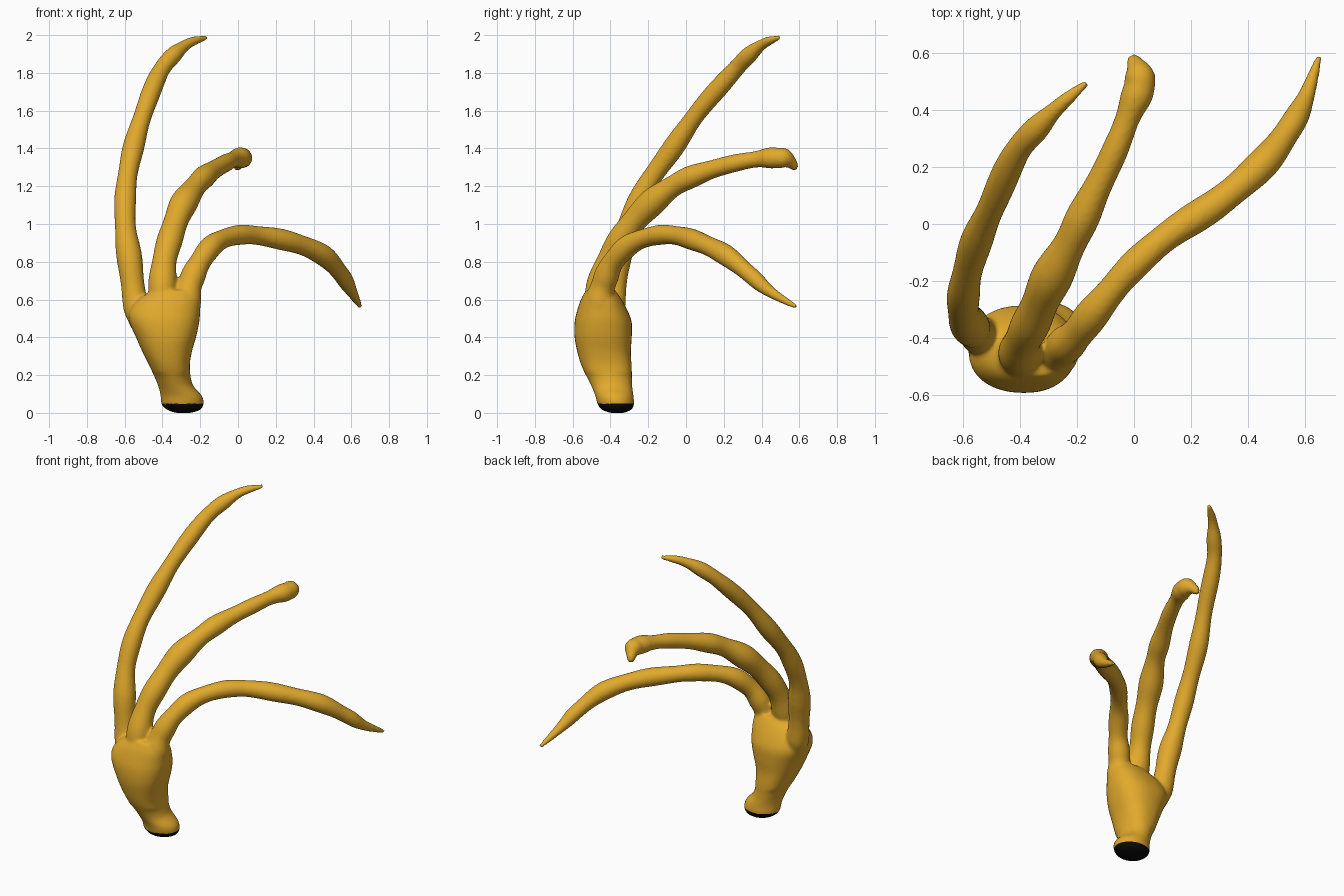
import bpy, bmesh, math
from mathutils import Vector

def material(name, rgb):
    m = bpy.data.materials.new(name)
    m.diffuse_color = (*rgb, 1)
    return m

ochre = material("ochre skin", (0.76, 0.40, 0.025))
black = material("black stump", (0.003, 0.003, 0.003))

def spline(pts, steps):
    """Smooth Catmull-Rom samples through tuples of any length."""
    p = [pts[0]] + list(pts) + [pts[-1]]
    out = []
    for i in range(1, len(p) - 2):
        for s in range(steps):
            t = s / steps
            out.append([0.5 * (2*b + (c-a)*t + (2*a-5*b+4*c-d)*t*t + (3*b-a-3*c+d)*t**3)
                        for a, b, c, d in zip(p[i-1], p[i], p[i+1], p[i+2])])
    out.append(list(pts[-1]))
    return out

def skin(bm, rings):
    """Bridge closed rings of points and cap both ends."""
    vr = [[bm.verts.new(co) for co in r] for r in rings]
    n = len(vr[0])
    for a, b in zip(vr, vr[1:]):
        for i in range(n):
            bm.faces.new((a[i], a[(i+1) % n], b[(i+1) % n], b[i]))
    bm.faces.new(vr[0][::-1])
    bm.faces.new(vr[-1])

def finger(bm, pts, phase, n=20):
    """Tube through (x, y, z, radius) with slightly knobbly girth."""
    s = spline(pts, 8)
    c = [Vector(q[:3]) for q in s]
    u = Vector((1, 0, 0))
    rings = []
    for i, q in enumerate(s):
        t = (c[min(i+1, len(c)-1)] - c[max(i-1, 0)]).normalized()
        u = (u - t * u.dot(t)).normalized()
        v = t.cross(u)
        r = q[3] * (1 + 0.05 * math.sin(i * 0.55 + phase))
        rings.append([c[i] + r * (math.cos(k*math.tau/n) * u + math.sin(k*math.tau/n) * v)
                      for k in range(n)])
    skin(bm, rings)

def power(v, e):
    return math.copysign(abs(v) ** e, v)

bm = bmesh.new()

# wrist and palm: stacked rounded boxes (z, x min, x max, y min, y max)
palm = [(0.0, -0.33, -0.25, -0.40, -0.33), (0.016, -0.375, -0.20, -0.445, -0.29),
        (0.045, -0.405, -0.182, -0.468, -0.275), (0.09, -0.41, -0.19, -0.48, -0.278),
        (0.15, -0.425, -0.24, -0.505, -0.285), (0.24, -0.465, -0.255, -0.55, -0.287),
        (0.32, -0.505, -0.245, -0.575, -0.292), (0.40, -0.54, -0.222, -0.59, -0.287),
        (0.48, -0.575, -0.205, -0.59, -0.287), (0.54, -0.575, -0.20, -0.577, -0.308),
        (0.60, -0.53, -0.20, -0.557, -0.34), (0.65, -0.45, -0.225, -0.53, -0.375)]
rings = []
for z, x0, x1, y0, y1 in spline(palm, 4):
    ring = []
    e = 0.85 if z > 0.2 else 1.0
    for k in range(32):
        a = k * math.tau / 32
        ring.append(((x0+x1)/2 + (x1-x0)/2 * power(math.cos(a), e),
                     (y0+y1)/2 + (y1-y0)/2 * power(math.sin(a), e), z))
    rings.append(ring)
skin(bm, rings)

# tall left finger
finger(bm, [(-0.46, -0.41, 0.40, 0.05), (-0.518, -0.40, 0.50, 0.068), (-0.546, -0.385, 0.60, 0.065),
            (-0.572, -0.36, 0.80, 0.066), (-0.597, -0.305, 1.0, 0.058), (-0.592, -0.21, 1.2, 0.055),
            (-0.555, -0.07, 1.4, 0.055), (-0.495, 0.07, 1.6, 0.05), (-0.415, 0.245, 1.8, 0.048),
            (-0.335, 0.34, 1.90, 0.042), (-0.255, 0.42, 1.96, 0.027), (-0.165, 0.495, 1.987, 0.013)], 0)
# middle finger with its hooked, bulbous end
finger(bm, [(-0.39, -0.47, 0.48, 0.07), (-0.40, -0.46, 0.64, 0.074), (-0.39, -0.41, 0.80, 0.068),
            (-0.35, -0.325, 0.95, 0.066), (-0.295, -0.20, 1.095, 0.071), (-0.22, -0.06, 1.205, 0.06),
            (-0.155, 0.075, 1.268, 0.056), (-0.07, 0.25, 1.32, 0.045), (-0.015, 0.39, 1.345, 0.047),
            (0.018, 0.475, 1.35, 0.057), (0.018, 0.525, 1.345, 0.05), (0.002, 0.565, 1.315, 0.029),
            (-0.005, 0.578, 1.285, 0.015)], 2)
# drooping right finger
finger(bm, [(-0.29, -0.46, 0.45, 0.07), (-0.272, -0.455, 0.60, 0.075), (-0.247, -0.43, 0.70, 0.065),
            (-0.20, -0.385, 0.80, 0.06), (-0.125, -0.29, 0.895, 0.056), (-0.01, -0.155, 0.94, 0.051),
            (0.12, -0.04, 0.937, 0.053), (0.30, 0.08, 0.90, 0.054), (0.45, 0.21, 0.835, 0.054),
            (0.545, 0.335, 0.735, 0.046), (0.60, 0.44, 0.645, 0.033), (0.648, 0.585, 0.56, 0.011)], 4)

mesh = bpy.data.meshes.new("clawed_hand")
bm.to_mesh(mesh)
bm.free()
hand = bpy.data.objects.new("clawed_hand", mesh)
bpy.context.collection.objects.link(hand)

# fuse everything into one organic surface
rm = hand.modifiers.new("fuse", 'REMESH')
rm.mode = 'VOXEL'
rm.voxel_size = 0.009
sm = hand.modifiers.new("soften", 'SMOOTH')
sm.factor = 0.5
sm.iterations = 8
deps = bpy.context.evaluated_depsgraph_get()
fused = bpy.data.meshes.new_from_object(hand.evaluated_get(deps))
hand.modifiers.clear()
hand.data = fused

# black cut end at the foot of the wrist
fused.materials.clear()
fused.materials.append(ochre)
fused.materials.append(black)
for p in fused.polygons:
    p.material_index = 1 if p.center.z < 0.047 else 0
    p.use_smooth = True
